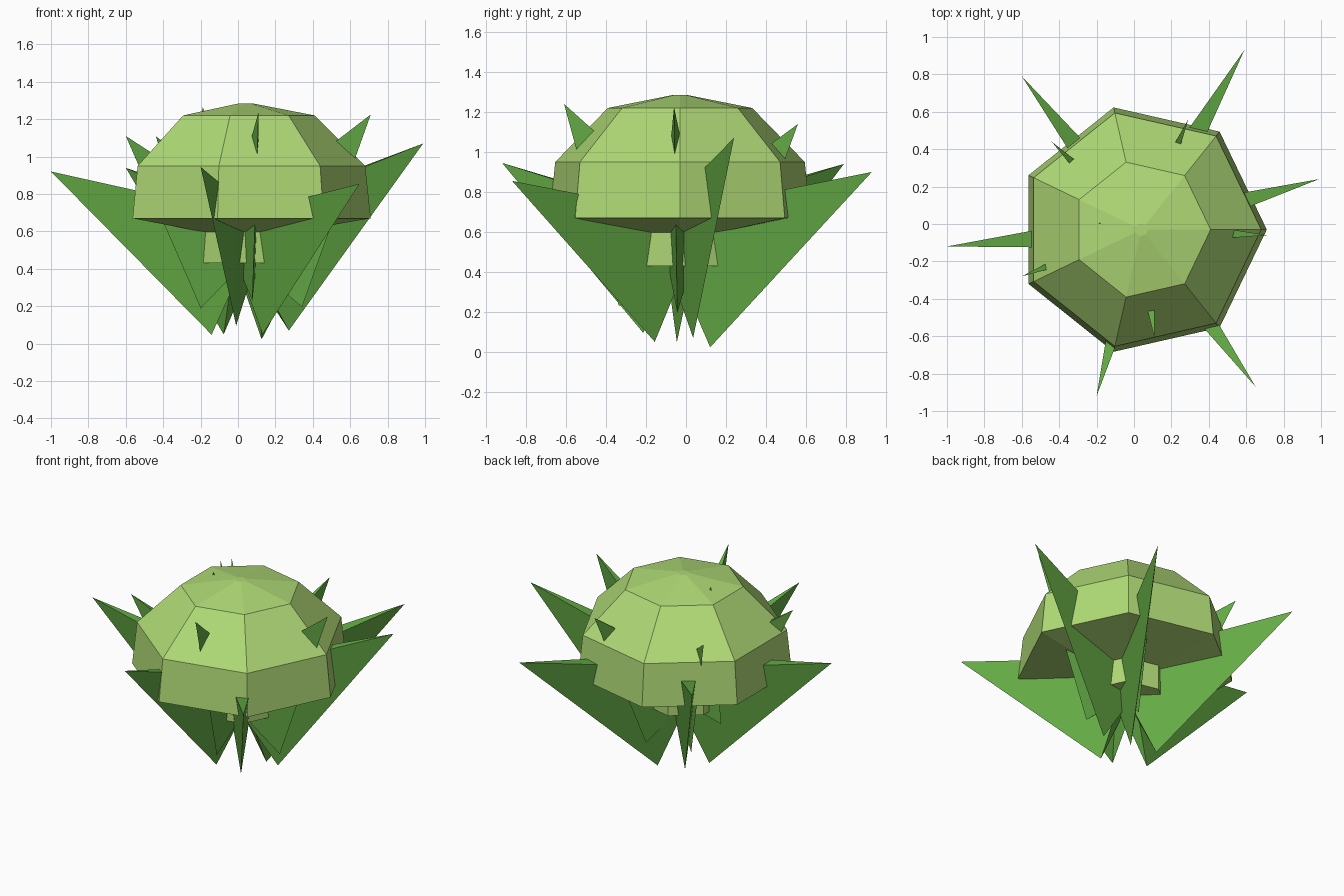
import bpy, math
from mathutils import Vector

if "Cube" in bpy.data.objects:
    bpy.data.objects.remove(bpy.data.objects["Cube"])

CENTRE = Vector((0.04, -0.03, 0.46))


def material(name, rgb):
    m = bpy.data.materials.new(name)
    m.diffuse_color = (*rgb, 1)
    m.use_nodes = True
    m.node_tree.nodes["Principled BSDF"].inputs["Base Color"].default_value = m.diffuse_color
    return m


LIGHT = material("pale green", (0.43, 0.70, 0.18))
LEAF = material("leaf green", (0.13, 0.41, 0.06))


def add_mesh(name, verts, faces, mat):
    me = bpy.data.meshes.new(name)
    me.from_pydata(verts, [], faces)
    me.materials.append(mat)
    ob = bpy.data.objects.new(name, me)
    bpy.context.collection.objects.link(ob)
    return ob


def lathe(name, profile, sides, mat):
    """Closed, faceted solid from (radius, z) rings, listed bottom to top."""
    verts, faces = [], []
    for r, z in profile:
        for i in range(sides):
            a = 2 * math.pi * i / sides
            verts.append((CENTRE.x + r * math.cos(a), CENTRE.y + r * math.sin(a), z))
    for k in range(len(profile) - 1):
        for i in range(sides):
            j = (i + 1) % sides
            faces.append((k * sides + i, k * sides + j,
                          (k + 1) * sides + j, (k + 1) * sides + i))
    faces.append(tuple(reversed(range(sides))))
    faces.append(tuple(range((len(profile) - 1) * sides, len(profile) * sides)))
    return add_mesh(name, verts, faces, mat)


def spike(name, tip):
    """Flattened three-sided cone from the shared centre, keel edge downward."""
    tip = Vector(tip)
    axis = tip - CENTRE
    h = axis.length
    axis.normalize()
    side = Vector((0, 0, 1)).cross(axis).normalized()
    up = axis.cross(side)
    keel = CENTRE - up * 0.395 * h
    left = CENTRE + up * 0.198 * h + side * 0.096 * h
    right = CENTRE + up * 0.198 * h - side * 0.096 * h
    return add_mesh(name, [tip, keel, left, right],
                    [(0, 2, 1), (0, 1, 3), (0, 3, 2), (1, 2, 3)], LEAF)


# Seven-sided dome with shallow underside
lathe("dome", [(0.035, 0.56), (0.67, 0.67), (0.64, 0.95), (0.37, 1.22), (0.035, 1.285)],
      7, LIGHT)

# Short stem below the dome
lathe("stem", [(0.25, 0.43), (0.25, 0.62)], 7, LIGHT)

# Large leaves around the base
for i, t in enumerate([(-1.0, -0.12, 0.92), (-0.60, 0.79, 0.94), (0.59, 0.93, 0.90),
                       (0.99, 0.24, 1.07), (0.65, -0.87, 0.855), (-0.20, -0.92, 0.945)]):
    spike(f"large_leaf_{i + 1}", t)

# Thorns piercing the dome
for i, t in enumerate([(0.71, -0.06, 1.225), (0.11, -0.61, 1.24), (-0.60, -0.28, 1.11),
                       (-0.44, 0.44, 1.11), (0.29, 0.56, 1.14), (-0.19, 0.005, 1.265)]):
    spike(f"thorn_{i + 1}", t)
